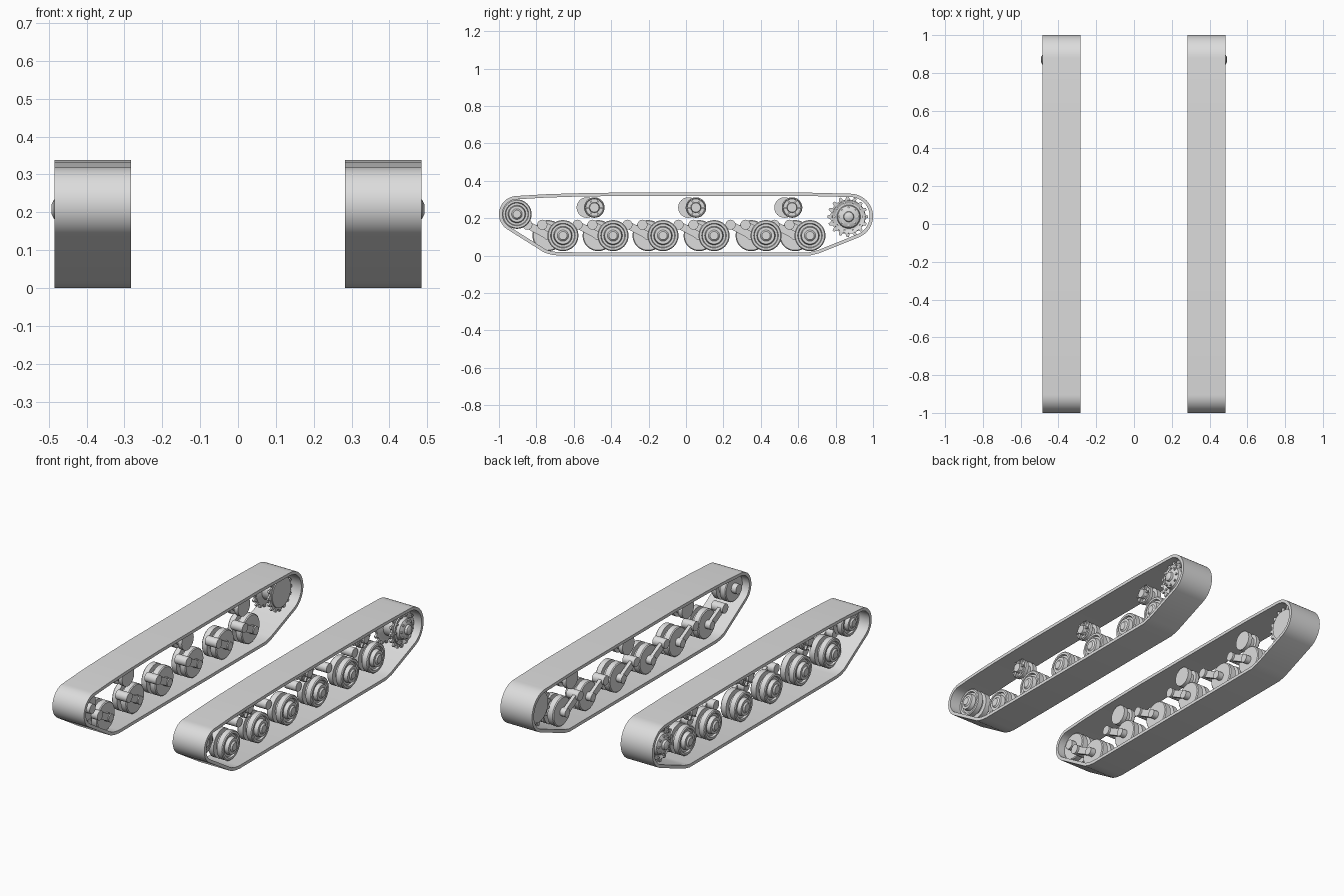
import bpy, bmesh, math

if "Cube" in bpy.data.objects:
    bpy.data.objects.remove(bpy.data.objects["Cube"])

grey = bpy.data.materials.new("plain grey")
grey.diffuse_color = (0.72, 0.72, 0.72, 1)
grey.use_nodes = True
grey.node_tree.nodes["Principled BSDF"].inputs["Base Color"].default_value = grey.diffuse_color


def finish(bm, name):
    bmesh.ops.recalc_face_normals(bm, faces=bm.faces)
    me = bpy.data.meshes.new(name)
    bm.to_mesh(me)
    bm.free()
    me.materials.append(grey)
    for p in me.polygons:
        p.use_smooth = True
    me.set_sharp_from_angle(angle=math.radians(30))
    ob = bpy.data.objects.new(name, me)
    bpy.context.collection.objects.link(ob)
    return ob


def lathe(bm, profile, y, z, side, n=32):
    """Spin (x, radius) points around an axle running along x."""
    rings = []
    for x, r in profile:
        if r == 0:
            rings.append([bm.verts.new((side * x, y, z))])
        else:
            rings.append([bm.verts.new((side * x, y + r * math.cos(2 * math.pi * i / n),
                                        z + r * math.sin(2 * math.pi * i / n))) for i in range(n)])
    for a, b in zip(rings, rings[1:]):
        for i in range(n):
            j = (i + 1) % n
            quad = [a[i % len(a)], a[j % len(a)], b[j % len(b)], b[i % len(b)]]
            bm.faces.new(list(dict.fromkeys(quad)))


def cylinder(bm, x0, x1, r, y, z, side, n=16):
    lathe(bm, [(x0, 0), (x0, r), (x1, r), (x1, 0)], y, z, side, n)


def plate(bm, outline, x0, x1, side):
    """Extrude a (y, z) outline between two x positions."""
    a = [bm.verts.new((side * x0, y, z)) for y, z in outline]
    b = [bm.verts.new((side * x1, y, z)) for y, z in outline]
    bm.faces.new(a)
    bm.faces.new(b)
    for i in range(len(a)):
        j = (i + 1) % len(a)
        bm.faces.new((a[i], a[j], b[j], b[i]))


def circle(y, z, r, n):
    return [(y + r * math.cos(2 * math.pi * i / n), z + r * math.sin(2 * math.pi * i / n))
            for i in range(n)]


def hull(points):
    """Convex outline, counter-clockwise."""
    pts = sorted(set(points))

    def half(seq):
        out = []
        for p in seq:
            while len(out) > 1 and ((out[-1][0] - out[-2][0]) * (p[1] - out[-2][1])
                                    - (out[-1][1] - out[-2][1]) * (p[0] - out[-2][0])) <= 1e-9:
                out.pop()
            out.append(p)
        return out[:-1]
    return half(pts) + half(pts[::-1])


def inset(outline, t):
    """Move a counter-clockwise outline inward by t."""
    out = []
    n = len(outline)
    for i, (y, z) in enumerate(outline):
        (ay, az), (by, bz) = outline[i - 1], outline[(i + 1) % n]
        d0, d1 = math.hypot(y - ay, z - az), math.hypot(by - y, bz - z)
        ty, tz = (y - ay) / d0 + (by - y) / d1, (z - az) / d0 + (bz - z) / d1
        d = math.hypot(ty, tz)
        out.append((y - t * tz / d, z + t * ty / d))
    return out


def track_belt(side):
    pts = circle(-0.903, 0.222, 0.097, 48) + circle(0.879, 0.210, 0.121, 48)
    pts += [(-0.757, 0.016), (-0.72, 0.005), (-0.68, 0), (0.66, 0), (0.71, 0.012)]
    pts += [(-0.75, 0.328), (-0.6, 0.333), (-0.3, 0.338), (0.6, 0.338)]
    outer = hull(pts)
    inner = inset(outer, 0.018)
    bm = bmesh.new()
    # Closed rectangular section: outer surface, rim, inner surface, rim
    loops = [[bm.verts.new((side * x, y, z)) for y, z in line]
             for line, x in ((outer, 0.283), (outer, 0.485), (inner, 0.485), (inner, 0.283))]
    for k in range(4):
        a, b = loops[k], loops[(k + 1) % 4]
        for i in range(len(a)):
            j = (i + 1) % len(a)
            bm.faces.new((a[i], a[j], b[j], b[i]))
    finish(bm, "track_belt")


ROAD_WHEEL = [(0.325, 0), (0.325, 0.078), (0.33, 0.083), (0.362, 0.083), (0.362, 0.055),
              (0.385, 0.055), (0.385, 0.083), (0.415, 0.083), (0.42, 0.078), (0.42, 0.066),
              (0.41, 0.062), (0.41, 0.05), (0.432, 0.045), (0.432, 0.03), (0.44, 0.022), (0.44, 0)]
ROLLER = [(0.33, 0), (0.33, 0.055), (0.355, 0.055), (0.355, 0.035), (0.385, 0.035), (0.385, 0.055),
          (0.405, 0.055), (0.41, 0.05), (0.403, 0.046), (0.403, 0.028), (0.425, 0.025), (0.425, 0)]
SPROCKET = [(0.33, 0), (0.33, 0.085), (0.345, 0.09), (0.36, 0.06), (0.415, 0.06), (0.43, 0.09),
            (0.452, 0.088), (0.44, 0.064), (0.462, 0.058), (0.472, 0.042), (0.474, 0.028),
            (0.486, 0.025), (0.492, 0.014), (0.493, 0)]


def gear_outline(y, z, r0, r1, teeth):
    out = []
    for k in range(teeth):
        for f, r in ((-0.32, r0), (-0.14, r1), (0.14, r1), (0.32, r0)):
            a = 2 * math.pi * (k + f) / teeth
            out.append((y + r * math.cos(a), z + r * math.sin(a)))
    return out


for side in (1, -1):
    track_belt(side)
    # The left suspension sits further forward than the right one
    shift = 0 if side > 0 else -0.08

    # Road wheels with their trailing arms
    for y in (-0.658, -0.39, -0.123, 0.15, 0.428, 0.663):
        y += shift
        bm = bmesh.new()
        lathe(bm, ROAD_WHEEL, y, 0.107, side)
        finish(bm, "road_wheel")
        bm = bmesh.new()
        py, pz = y - 0.11, 0.165
        plate(bm, hull(circle(y, 0.107, 0.02, 16) + circle(py, pz, 0.02, 16)), 0.298, 0.318, side)
        cylinder(bm, 0.286, 0.36, 0.027, py, pz, side)
        cylinder(bm, 0.292, 0.33, 0.024, y, 0.107, side)
        finish(bm, "suspension_arm")

    # Front idler wheel
    bm = bmesh.new()
    lathe(bm, [(x, r * 0.95) for x, r in ROAD_WHEEL], -0.904, 0.222, side)
    cylinder(bm, 0.295, 0.33, 0.028, -0.904, 0.222, side)
    finish(bm, "idler_wheel")

    # Return rollers with six face ribs
    for y in (-0.49, 0.053, 0.567):
        y += shift * 0.5
        bm = bmesh.new()
        lathe(bm, ROLLER, y, 0.257, side)
        for k in range(6):
            a = math.pi * k / 3
            c, s = math.cos(a), math.sin(a)
            rib = [(y + u * c - v * s, 0.257 + u * s + v * c) for u, v in
                   ((0.02, -0.004), (0.05, -0.004), (0.05, 0.004), (0.02, 0.004))]
            plate(bm, rib, 0.40, 0.415, side)
        finish(bm, "return_roller")

    # Rear drive sprocket with two toothed rings and hub bolts
    sy, sz = 0.87, 0.208
    bm = bmesh.new()
    lathe(bm, SPROCKET, sy, sz, side)
    for x in (0.335, 0.432):
        plate(bm, gear_outline(sy - 0.006, sz, 0.092, 0.108, 16), x, x + 0.012, side)
    for y, z in circle(sy, sz, 0.047, 8):
        cylinder(bm, 0.455, 0.475, 0.007, y, z, side, 8)
    for y, z in circle(sy, sz, 0.076, 10):
        cylinder(bm, 0.44, 0.455, 0.006, y, z, side, 8)
    finish(bm, "drive_sprocket")
